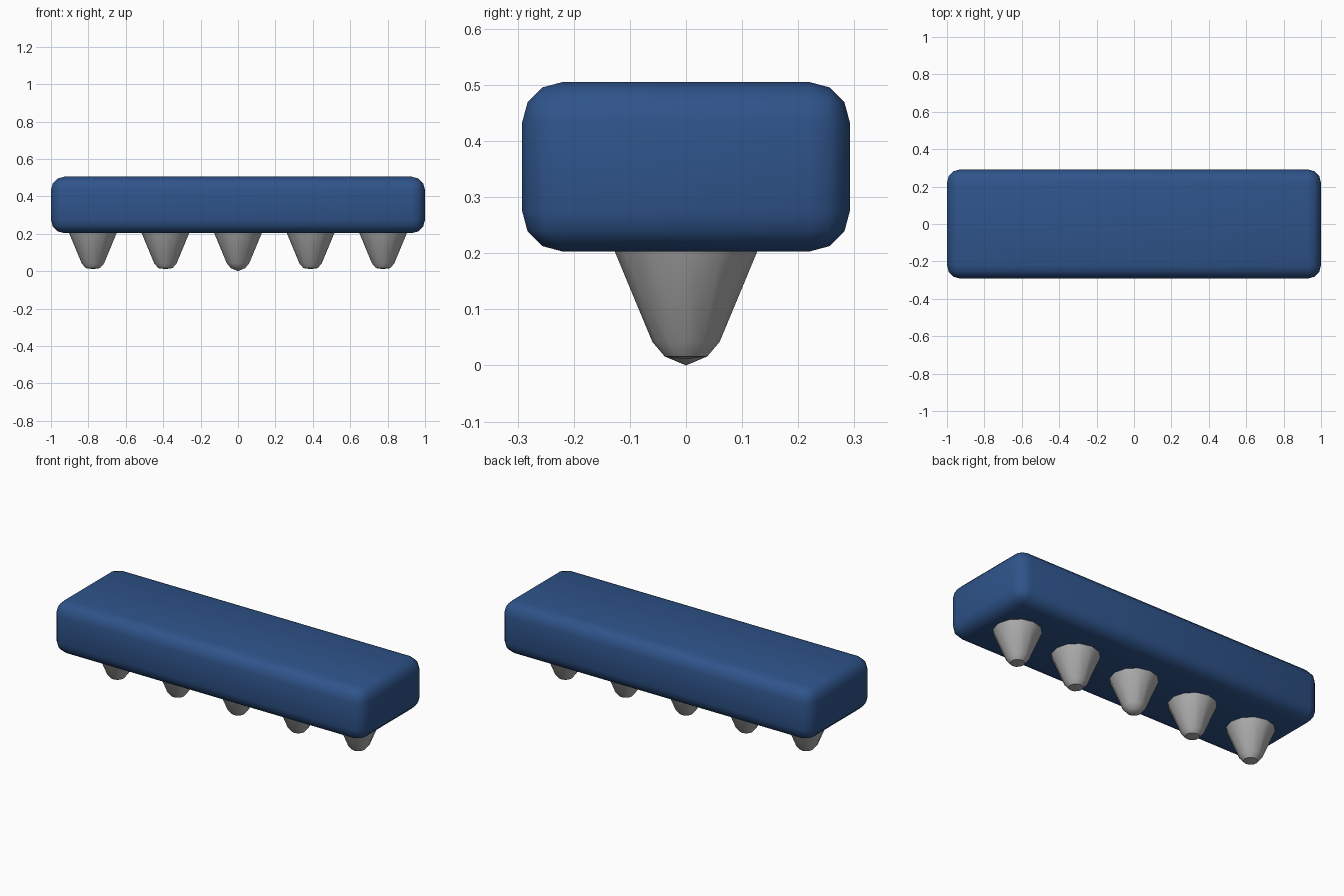
import bpy, bmesh, math

if "Cube" in bpy.data.objects:
    bpy.data.objects.remove(bpy.data.objects["Cube"])


def material(name, rgb):
    m = bpy.data.materials.new(name)
    m.diffuse_color = (*rgb, 1)
    m.use_nodes = True
    m.node_tree.nodes["Principled BSDF"].inputs["Base Color"].default_value = m.diffuse_color
    return m


blue = material("blue", (0.028, 0.088, 0.255))
grey = material("light grey", (0.43, 0.43, 0.43))


def add_object(name, bm, mat, angle):
    bmesh.ops.recalc_face_normals(bm, faces=bm.faces)
    mesh = bpy.data.meshes.new(name)
    bm.to_mesh(mesh)
    bm.free()
    mesh.materials.append(mat)
    obj = bpy.data.objects.new(name, mesh)
    bpy.context.collection.objects.link(obj)
    bpy.ops.object.select_all(action='DESELECT')
    obj.select_set(True)
    bpy.context.view_layer.objects.active = obj
    bpy.ops.object.shade_smooth_by_angle(angle=math.radians(angle))
    return obj


# Rounded bar
bm = bmesh.new()
bmesh.ops.create_cube(bm, size=1)
for v in bm.verts:
    v.co = (v.co.x * 2, v.co.y * 0.584, v.co.z * 0.302 + 0.354)
bmesh.ops.bevel(bm, geom=bm.edges[:], offset=0.072, offset_type='OFFSET',
                segments=3, profile=0.5, affect='EDGES')
add_object("bar", bm, blue, 40)

# Blunt tapered studs: (radius, height) rings from inside the bar to the tip
PROFILE = [(0.135, 0.225), (0.127, 0.203), (0.06, 0.042), (0.038, 0.016)]
SIDES = 12


def stud(index, x, tip):
    bm = bmesh.new()
    rings = []
    for r, z in PROFILE:
        rings.append([bm.verts.new((x + r * math.cos(a), r * math.sin(a), z))
                      for a in (2 * math.pi * i / SIDES for i in range(SIDES))])
    bm.faces.new(rings[0])
    end = bm.verts.new((x, 0, tip))
    for i in range(SIDES):
        j = (i + 1) % SIDES
        for a, b in zip(rings, rings[1:]):
            bm.faces.new((a[i], a[j], b[j], b[i]))
        bm.faces.new((rings[-1][i], rings[-1][j], end))
    add_object(f"stud_{index}", bm, grey, 35)


for k in range(-2, 3):
    stud(k + 3, k * 0.388, 0.0 if k == 0 else 0.011)
